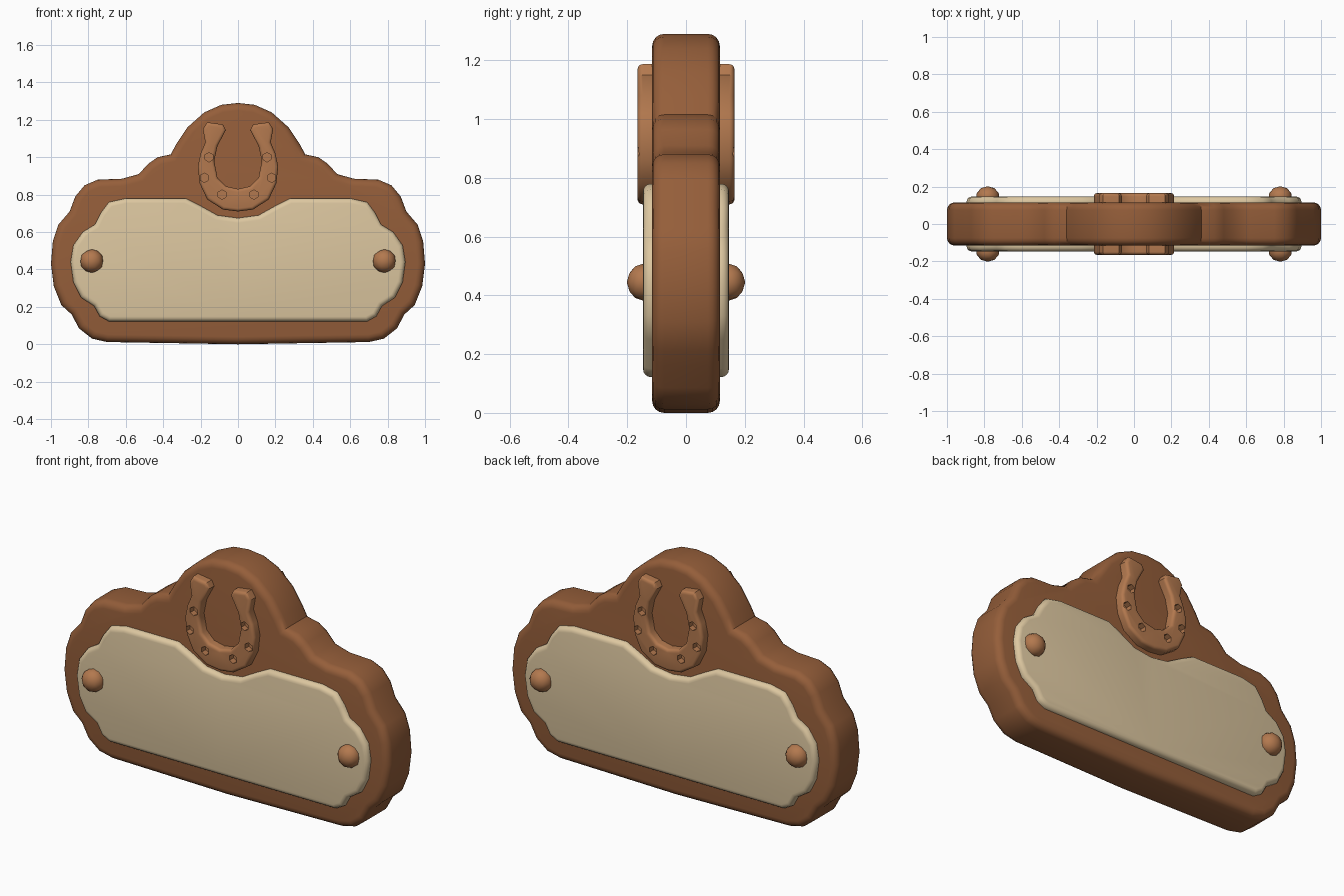
import bpy, bmesh, math
from mathutils import Matrix

default = bpy.data.objects.get("Cube")
if default:
    bpy.data.objects.remove(default, do_unlink=True)


def material(name, rgb):
    m = bpy.data.materials.new(name)
    m.use_nodes = True
    m.diffuse_color = (*rgb, 1)
    m.node_tree.nodes["Principled BSDF"].inputs["Base Color"].default_value = (*rgb, 1)
    return m


wood = material("brown wood", (0.30, 0.112, 0.042))
cream = material("cream panel", (0.72, 0.57, 0.35))
copper = material("light brown metal", (0.45, 0.19, 0.077))


def make_object(name, bm, mat):
    mesh = bpy.data.meshes.new(name)
    bmesh.ops.recalc_face_normals(bm, faces=bm.faces)
    bm.to_mesh(mesh)
    bm.free()
    obj = bpy.data.objects.new(name, mesh)
    bpy.context.collection.objects.link(obj)
    mesh.materials.append(mat)
    return obj


def smooth(obj, angle=40):
    bpy.ops.object.select_all(action='DESELECT')
    obj.select_set(True)
    bpy.context.view_layer.objects.active = obj
    bpy.ops.object.shade_smooth_by_angle(angle=math.radians(angle))


def slab(name, half, y0, y1, bevel, mat):
    """Mirror a half outline (x, z), extrude it along y and round its rims."""
    outline = half + [(-x, z) for x, z in reversed(half[1:-1])]
    bm = bmesh.new()
    cap = bm.faces.new([bm.verts.new((x, y0, z)) for x, z in outline])
    ext = bmesh.ops.extrude_face_region(bm, geom=[cap], use_keep_orig=True)
    moved = [g for g in ext["geom"] if isinstance(g, bmesh.types.BMVert)]
    bmesh.ops.translate(bm, verts=moved, vec=(0, y1 - y0, 0))
    rims = [e for e in bm.edges if abs(e.verts[0].co.y - e.verts[1].co.y) < 1e-5]
    bmesh.ops.bevel(bm, geom=rims, offset=bevel, segments=4, profile=0.5,
                    affect='EDGES', clamp_overlap=False)
    return make_object(name, bm, mat)


# Half outlines, from the bottom centre round the left side
board_half = [(0, 0), (0.70, 0.012), (0.78, 0.03), (0.85, 0.085), (0.89, 0.16),
              (0.945, 0.21), (0.985, 0.31), (1.0, 0.43), (0.99, 0.55), (0.96, 0.64),
              (0.90, 0.71), (0.87, 0.79), (0.82, 0.85), (0.75, 0.88), (0.62, 0.885),
              (0.53, 0.91), (0.48, 0.965), (0.43, 1.0), (0.36, 1.015), (0.33, 1.07),
              (0.27, 1.16), (0.18, 1.24), (0.09, 1.28), (0, 1.29)]
panel_half = [(0, 0.122), (0.69, 0.122), (0.74, 0.15), (0.77, 0.205), (0.84, 0.25),
              (0.88, 0.33), (0.895, 0.44), (0.88, 0.53), (0.83, 0.60), (0.765, 0.64),
              (0.735, 0.70), (0.69, 0.76), (0.60, 0.78), (0.28, 0.78), (0.20, 0.74),
              (0.11, 0.69), (0, 0.675)]
shoe_half = [(0, 0.71), (0.08, 0.72), (0.165, 0.775), (0.205, 0.86), (0.215, 0.95),
             (0.20, 1.02), (0.175, 1.08), (0.188, 1.15), (0.165, 1.187), (0.08, 1.175),
             (0.065, 1.145), (0.11, 1.06), (0.127, 0.98), (0.11, 0.89), (0.065, 0.845),
             (0, 0.83)]
nail_holes = [(0.155, 1.0), (0.18, 0.89), (0.085, 0.80)]

smooth(slab("sign_board", board_half, -0.115, 0.115, 0.04, wood))

for side, face in ((-1, "front"), (1, "back")):
    # Raised cream panel
    smooth(slab(face + "_panel", panel_half, side * 0.05, side * 0.146, 0.026, cream))

    # Horseshoe with sunken nail holes
    shoe = slab(face + "_horseshoe", shoe_half, side * 0.05, side * 0.165, 0.017, copper)
    bm = bmesh.new()
    for x, z in nail_holes:
        for sx in (-x, x):
            place = Matrix.Translation((sx, side * 0.17, z)) @ Matrix.Rotation(math.pi / 2, 4, 'X')
            bmesh.ops.create_cone(bm, cap_ends=True, segments=6, radius1=0.025,
                                  radius2=0.025, depth=0.08, matrix=place)
    cutter = make_object("nail_hole_cutter", bm, copper)
    cutter.hide_render = True
    mod = shoe.modifiers.new("nail_holes", 'BOOLEAN')
    mod.operation = 'DIFFERENCE'
    mod.object = cutter
    bpy.context.view_layer.objects.active = shoe
    bpy.ops.object.modifier_apply(modifier=mod.name)
    bpy.data.objects.remove(cutter, do_unlink=True)
    smooth(shoe)

    # Domed studs at both ends of the panel
    for sx, end in ((-1, "right"), (1, "left")):
        bm = bmesh.new()
        place = Matrix.Translation((sx * 0.782, side * 0.145, 0.445)) @ Matrix.Diagonal((1, 0.9, 1, 1))
        bmesh.ops.create_icosphere(bm, subdivisions=2, radius=0.063, matrix=place)
        smooth(make_object(f"{face}_{end}_stud", bm, copper))
